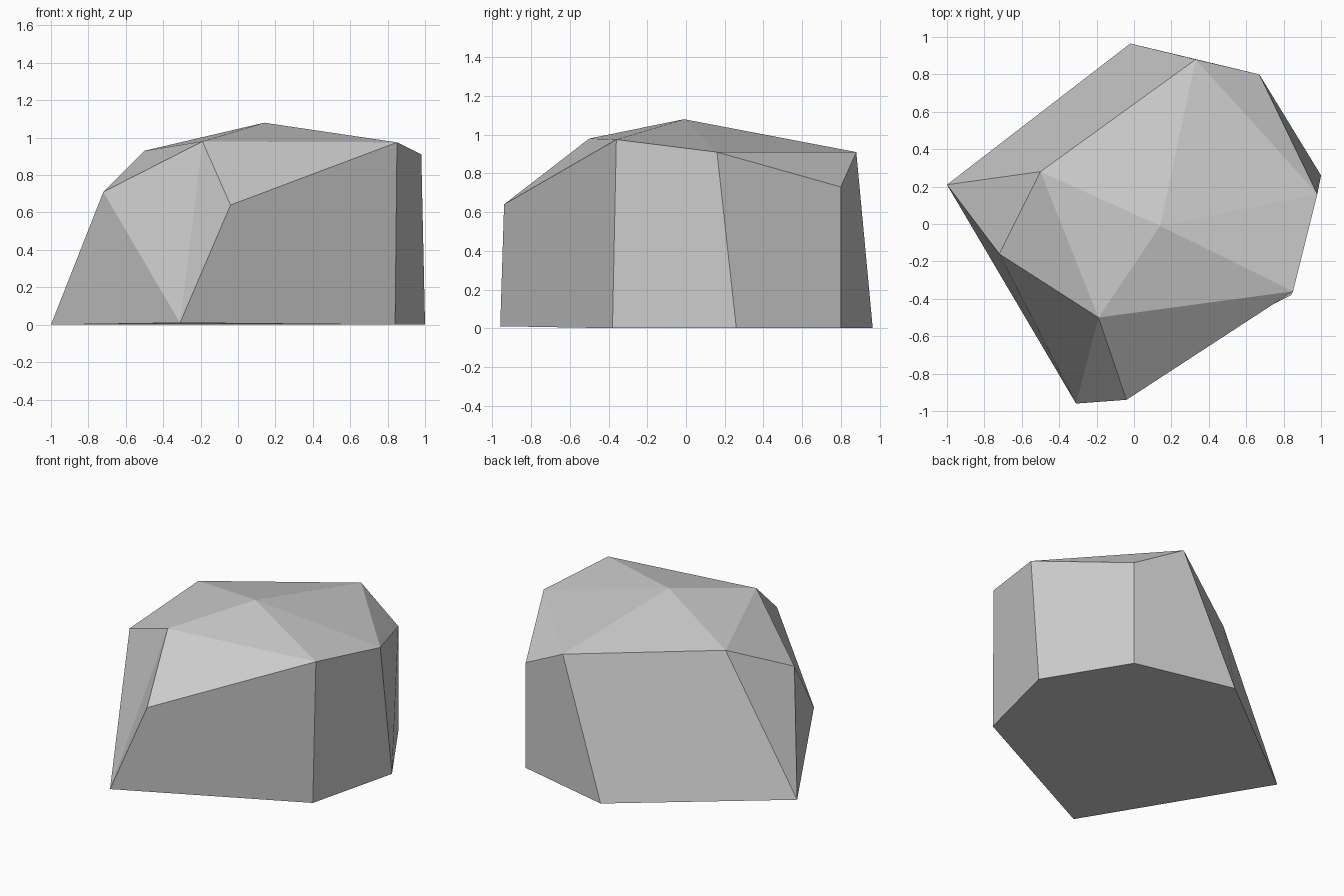
import bpy
import bmesh

cube = bpy.data.objects.get("Cube")
if cube:
    bpy.data.objects.remove(cube, do_unlink=True)

# Stone colour
stone = bpy.data.materials.new("stone_grey")
stone.use_nodes = True
grey = (0.6, 0.6, 0.6, 1)
stone.diffuse_color = grey
stone.node_tree.nodes["Principled BSDF"].inputs["Base Color"].default_value = grey

# Corners of the boulder: ground outline (a-f), shoulders (g-o), peak (p)
corners = dict(
    a=(-1, .21, 0), b=(-.31, -.96, .01), c=(.84, -.38, 0),
    d=(1, .26, 0), e=(.67, .8, 0), f=(-.02, .965, 0),
    g=(-.72, -.16, .71), h=(-.04, -.94, .64), i=(-.19, -.5, .98),
    j=(.85, -.36, .975), k=(.98, .16, .91), m=(.67, .8, .73),
    n=(.33, .88, .91), o=(-.5, .28, .93), p=(.14, -.01, 1.08))

# Flat facets, each named by its corners
underside = ["fedcba"]
walls = ["abg", "bhi", "big", "bcjh", "cdkj", "demk", "efnm", "faon"]
shoulders = ["ago", "gio", "hji", "kmn"]
crown = [pair + "p" for pair in ("ij", "jk", "kn", "no", "oi")]

bm = bmesh.new()
verts = {name: bm.verts.new(co) for name, co in corners.items()}
for facet in underside + walls + shoulders + crown:
    bm.faces.new([verts[name] for name in facet])
bmesh.ops.recalc_face_normals(bm, faces=bm.faces)

mesh = bpy.data.meshes.new("boulder")
bm.to_mesh(mesh)
bm.free()
mesh.materials.append(stone)
boulder = bpy.data.objects.new("boulder", mesh)
bpy.context.collection.objects.link(boulder)
